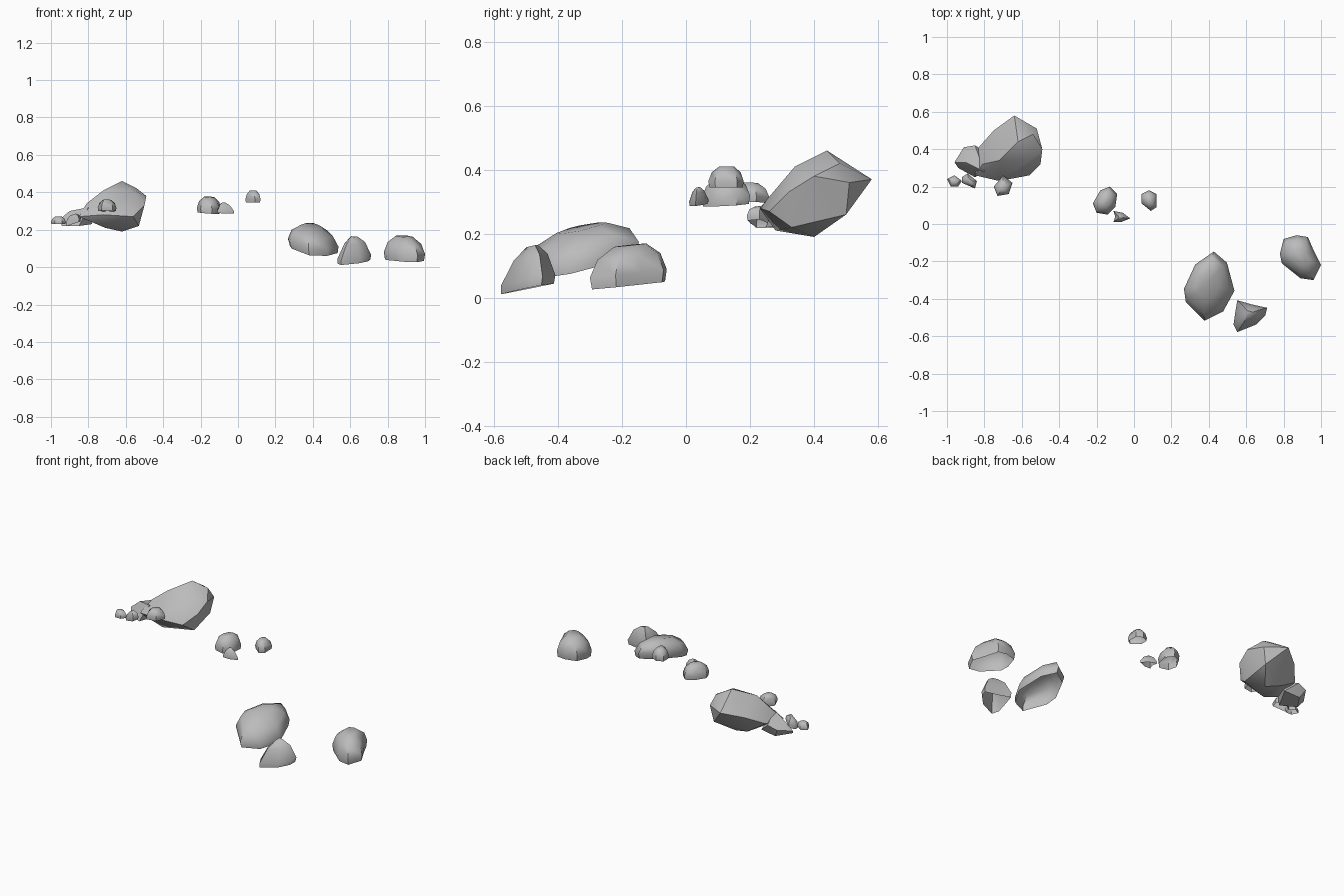
import bpy
import bmesh
import math
from mathutils import Vector

# Remove the default cube only
default_cube = bpy.data.objects.get("Cube")
if default_cube:
    bpy.data.objects.remove(default_cube, do_unlink=True)

# Single stone colour
stone = bpy.data.materials.new("stone_grey")
stone.use_nodes = True
stone_colour = (0.5, 0.5, 0.5, 1)
stone.diffuse_color = stone_colour
stone.node_tree.nodes["Principled BSDF"].inputs["Base Color"].default_value = stone_colour

CM = 0.01  # outlines are written in hundredths of a unit


def finish(name, bm, angle):
    """Turn a bmesh into a named stone object with softened facets."""
    mesh = bpy.data.meshes.new(name)
    bm.to_mesh(mesh)
    bm.free()
    mesh.materials.append(stone)
    rock = bpy.data.objects.new(name, mesh)
    bpy.context.scene.collection.objects.link(rock)
    bpy.ops.object.select_all(action="DESELECT")
    rock.select_set(True)
    bpy.context.view_layer.objects.active = rock
    bpy.ops.object.shade_smooth_by_angle(angle=math.radians(angle))
    return rock


def shell_rock(name, outline, base, height, slope=(0, 0), lean=(0, 0), sharp=False):
    """Hollow, open-bottomed rock lofted from a plan outline up to a leaning crown."""
    bm = bmesh.new()
    plan = [Vector(point) * CM for point in outline]
    centre = sum(plan, Vector((0, 0))) / len(plan)
    lean, slope = Vector(lean) * CM, Vector(slope)
    # Each level: outline scale, share of the height
    levels = [(0.95, 0), (1, 0.3), (0.82, 0.72), (0.42, 1)]
    if sharp:
        levels = [(0.97, 0), (1, 0.2), (0.62, 0.75), (0.2, 1)]
    rings = []
    for scale, share in levels:
        ring = []
        for point in plan:
            flat = centre + (point - centre) * scale + lean * share
            z = (base + height * share) * CM + slope.dot(flat - centre)
            ring.append(bm.verts.new((flat.x, flat.y, z)))
        rings.append(ring)
    for lower, upper in zip(rings, rings[1:]):
        for i in range(len(plan)):
            j = (i + 1) % len(plan)
            bm.faces.new((lower[i], lower[j], upper[j], upper[i]))
    bm.faces.new(rings[-1])
    # Outlines run clockwise, so turn the faces outwards
    bmesh.ops.reverse_faces(bm, faces=bm.faces[:])
    return finish(name, bm, 50)


def solid_rock(name, corners):
    """Closed boulder wrapped around its outermost corners."""
    bm = bmesh.new()
    for corner in corners:
        bm.verts.new(Vector(corner) * CM)
    bmesh.ops.convex_hull(bm, input=bm.verts[:])
    loose = [v for v in bm.verts if not v.link_faces]
    bmesh.ops.delete(bm, geom=loose, context="VERTS")
    bmesh.ops.recalc_face_normals(bm, faces=bm.faces[:])
    return finish(name, bm, 35)


# Near group of three large shells
shell_rock("broad_near_rock",
           [(43, -15), (50, -21), (54, -36), (48, -47), (38, -52), (28, -42), (27, -35), (33, -22)],
           base=10, height=11.5, slope=(-0.15, 0.23), lean=(-1, 1))
shell_rock("pointed_near_rock",
           [(55, -41), (62, -43), (71, -45), (70, -49), (65, -54), (55, -58), (53, -54), (54, -47)],
           base=3, height=13, slope=(0.02, 0.2), lean=(1, 1), sharp=True)
shell_rock("outer_near_rock",
           [(87, -6), (93, -7), (96, -14), (100, -22), (96, -30), (89, -29), (79, -21), (78, -16), (80, -8)],
           base=4, height=12.5, slope=(-0.02, 0.1), lean=(0, 0))

# Middle group of three small shells
shell_rock("middle_rock",
           [(-18, 18), (-13, 20), (-9, 16), (-10, 9), (-14, 5), (-20, 6), (-22, 11)],
           base=29, height=8.5, slope=(-0.06, 0.06))
shell_rock("middle_pebble",
           [(-11, 7), (-6, 6), (-2, 3), (-7, 1), (-11, 1), (-10, 4)],
           base=29, height=5.5, slope=(-0.05, 0.1), sharp=True)
shell_rock("middle_outer_rock",
           [(4, 16), (8, 18), (12, 16), (12, 9), (9, 7), (4, 11)],
           base=34.5, height=6.5)

# Far boulder with its low side lobe
solid_rock("far_boulder",
           [(-62, 44, 46), (-54, 48, 42), (-64, 58, 37), (-52, 51, 36), (-49, 40, 38),
            (-50, 32, 33), (-56, 26, 27), (-72, 23, 28), (-85, 26, 27), (-83, 41, 29),
            (-75, 50, 34), (-81, 32, 34), (-72, 34, 41), (-56, 34, 41), (-54, 50, 26),
            (-53, 33, 22), (-62, 40, 19), (-71, 28, 21), (-72, 43, 22)])
solid_rock("far_boulder_lobe",
           [(-91, 41, 27), (-85, 42, 29), (-96, 33, 25), (-94, 30, 22), (-85, 25, 22),
            (-80, 28, 32), (-90, 33, 30), (-88, 39, 22), (-78, 38, 23)])

# Pebbles around the far boulder
shell_rock("far_front_pebble",
           [(-70, 26), (-65, 22), (-67, 16), (-73, 15), (-75, 20)],
           base=30, height=6, slope=(0, -0.05))
shell_rock("far_inner_pebble",
           [(-92, 25), (-89, 27), (-84, 23), (-85, 19), (-92, 22)],
           base=23, height=5, slope=(0.35, 0))
shell_rock("far_outer_pebble",
           [(-100, 24), (-96, 26), (-92, 23), (-94, 20), (-98, 20)],
           base=23, height=4)
